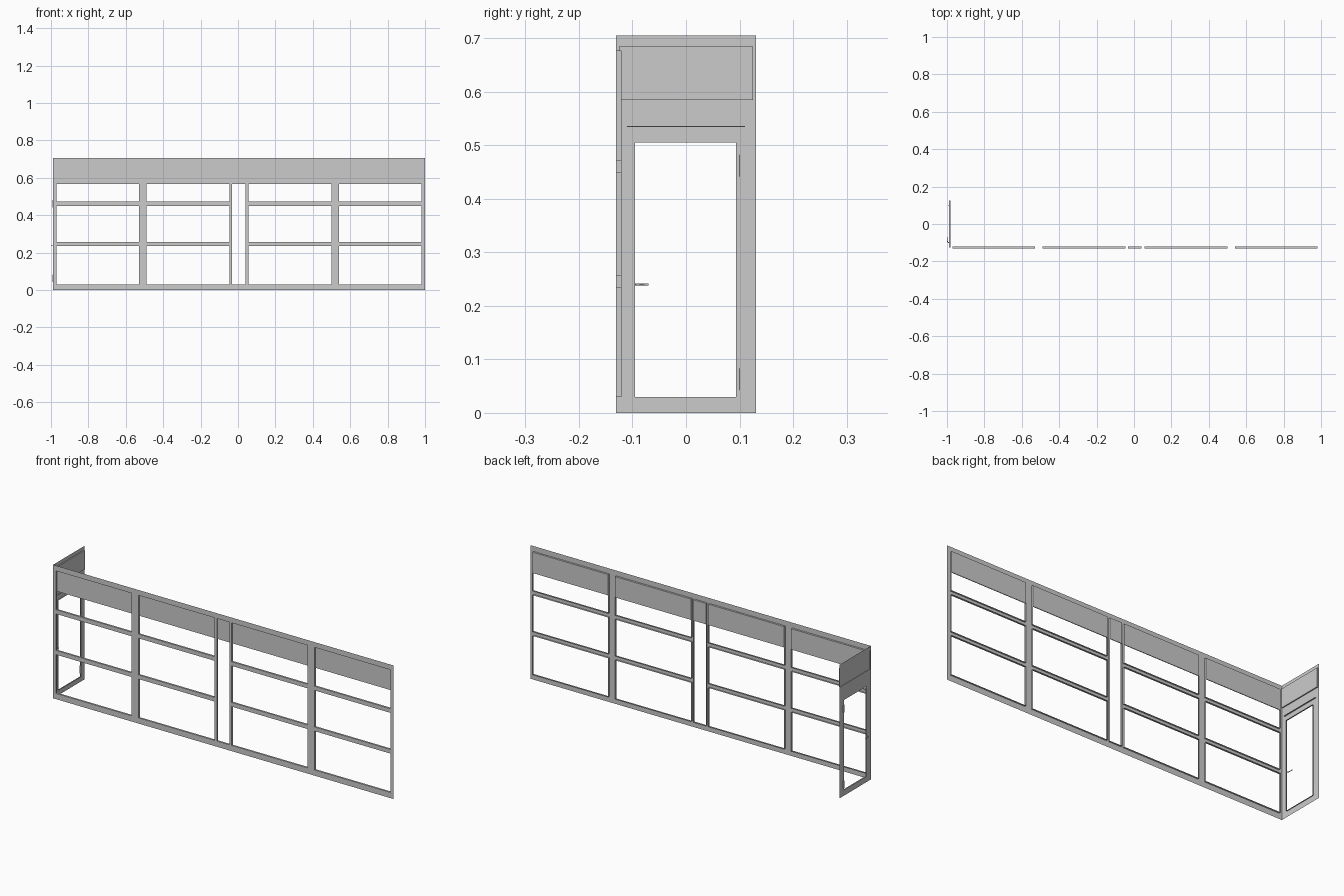
import bpy, bmesh
from mathutils import Vector

if "Cube" in bpy.data.objects:
    bpy.data.objects.remove(bpy.data.objects["Cube"])

FRONT_Y, SIDE_X, RIGHT_X, BACK_Y, TOP = -0.131, -0.988, 1.0, 0.131, 0.705


def front(u, v, d):          # front wall: depth runs backwards
    return (u, FRONT_Y + d, v)


def side(u, v, d):           # end wall: depth runs inwards
    return (SIDE_X + d, u, v)


def finish(name, bm):
    bmesh.ops.remove_doubles(bm, verts=bm.verts, dist=1e-5)
    me = bpy.data.meshes.new(name)
    bm.to_mesh(me)
    bm.free()
    ob = bpy.data.objects.new(name, me)
    bpy.context.collection.objects.link(ob)
    return ob


def wall(name, place, outer, holes, flip):
    """Thin sheet with rectangular openings; each opening has reveals of a given depth."""
    bm = bmesh.new()

    def quad(pts):
        vs = [bm.verts.new(place(*p)) for p in pts]
        bm.faces.new(vs[::-1] if flip else vs)

    us = sorted({outer[0], outer[1], *[h[0] for h in holes], *[h[1] for h in holes]})
    vs = sorted({outer[2], outer[3], *[h[2] for h in holes], *[h[3] for h in holes]})
    for a, b in zip(us, us[1:]):
        for c, d in zip(vs, vs[1:]):
            mu, mv = (a + b) / 2, (c + d) / 2
            if not any(h[0] < mu < h[1] and h[2] < mv < h[3] for h in holes):
                quad([(a, c, 0), (b, c, 0), (b, d, 0), (a, d, 0)])
    for a, b, c, d, t in holes:
        loop = [(a, c), (b, c), (b, d), (a, d)]
        for p, q in zip(loop, loop[1:] + loop[:1]):
            quad([(*p, 0), (*q, 0), (*q, t), (*p, t)])
    return finish(name, bm)


def box(name, lo, hi):
    bm = bmesh.new()
    bmesh.ops.create_cube(bm, size=1)
    lo, hi = Vector(lo), Vector(hi)
    for v in bm.verts:
        v.co = (lo + hi) / 2 + v.co * (hi - lo)
    return finish(name, bm)


def rod(name, pts, r):
    cu = bpy.data.curves.new(name, 'CURVE')
    cu.dimensions = '3D'
    cu.bevel_depth = r
    cu.bevel_resolution = 1
    cu.use_fill_caps = True
    sp = cu.splines.new('POLY')
    sp.points.add(len(pts) - 1)
    for p, co in zip(sp.points, pts):
        p.co = (*co, 1)
    ob = bpy.data.objects.new(name, cu)
    bpy.context.collection.objects.link(ob)


# Shopfront wall: four wide bays of three lights, one narrow centre bay
CX, DEPTH = 0.005, 0.010
bays = [(CX + s * a, CX + s * b) for s in (-1, 1) for a, b in ((0.050, 0.494), (0.534, 0.976))]
bays = [tuple(sorted(b)) for b in bays]
rows = [(0.030, 0.235), (0.257, 0.450), (0.472, 0.677)]
centre = (CX - 0.036, CX + 0.036)
holes = [(*b, *r, DEPTH) for b in bays for r in rows]
holes.append((*centre, 0.030, 0.677, DEPTH))
wall("shopfront_frame", front, (SIDE_X, RIGHT_X, 0, TOP), holes, False)

# Recessed sign panels at the top of every bay
for a, b in bays + [centre]:
    box("fascia_panel", (a, FRONT_Y + 0.006, 0.567), (b, FRONT_Y + DEPTH, 0.677))

# End wall with door opening and recessed sign panel
SD = 0.006
wall("end_wall", side, (FRONT_Y, BACK_Y, 0, TOP),
     [(-0.095, 0.093, 0.030, 0.505, SD), (-0.125, 0.125, 0.585, 0.685, SD)], True)
box("end_fascia_panel", (SIDE_X + 0.003, -0.125, 0.585), (SIDE_X + SD, 0.125, 0.685))
box("door_head_strip", (SIDE_X, -0.11, 0.5345), (SIDE_X + SD, 0.11, 0.5365))

# Door handle lever and hinges on the outer face
rod("door_handle", [(SIDE_X, -0.100, 0.24), (-0.995, -0.098, 0.24),
                    (-0.998, -0.092, 0.24), (-0.998, -0.070, 0.24)], 0.002)
for z in (0.063, 0.462):
    rod("door_hinge", [(SIDE_X - 0.002, 0.098, z - 0.02), (SIDE_X - 0.002, 0.098, z + 0.02)], 0.003)
